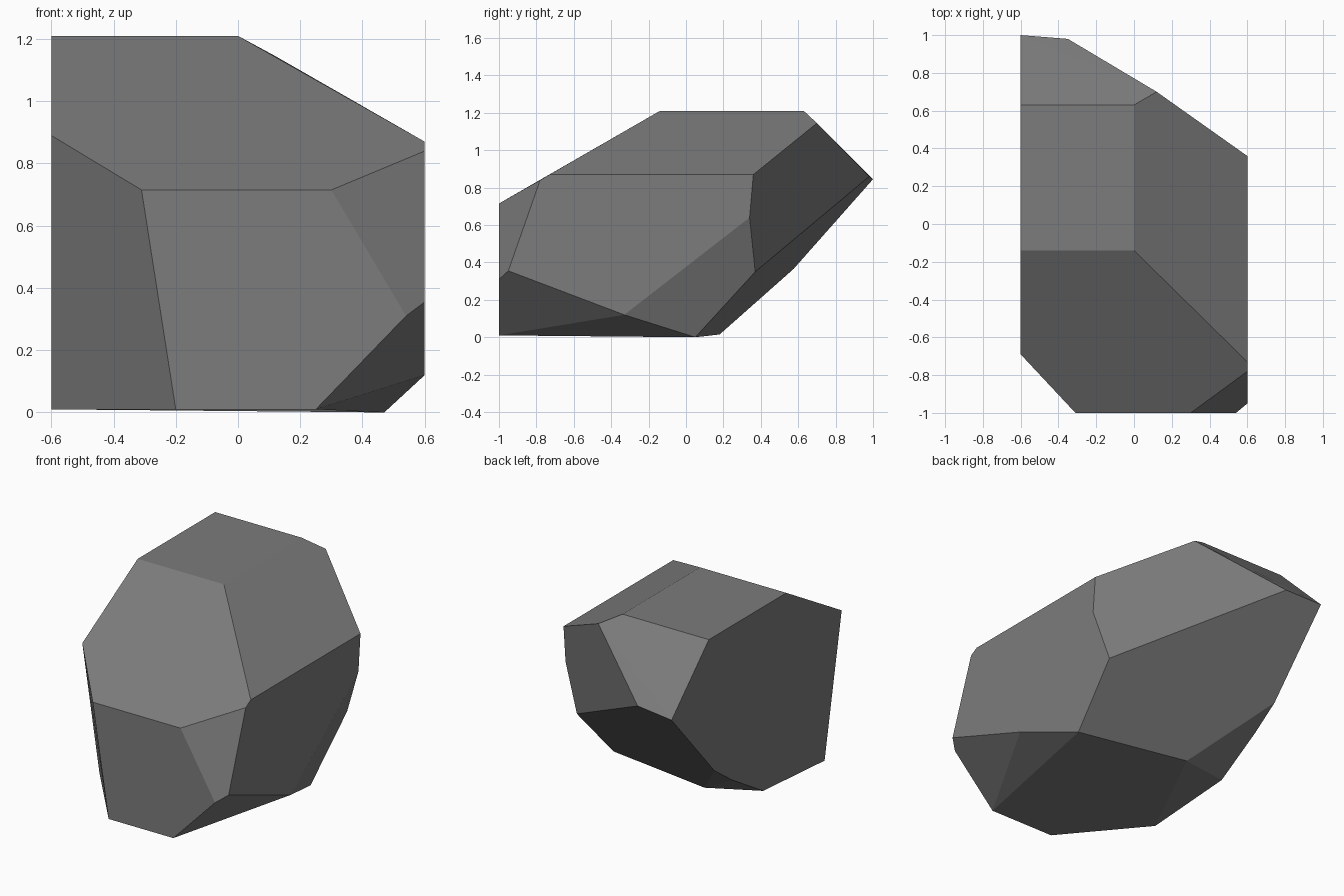
import bpy
import bmesh
from math import radians

# Remove the default object
default = bpy.data.objects.get("Cube")
if default:
    bpy.data.objects.remove(default, do_unlink=True)

HALF_WIDTH = 0.6
TOP = 1.21


def make_material(name, colour):
    material = bpy.data.materials.new(name)
    material.use_nodes = True
    material.diffuse_color = colour
    shader = material.node_tree.nodes["Principled BSDF"]
    shader.inputs["Base Color"].default_value = colour
    shader.inputs["Roughness"].default_value = 0.9
    return material


def hull_object(name, corners, material):
    """Wrap a convex stone around the corners and merge coplanar facets."""
    bm = bmesh.new()
    for corner in corners:
        bm.verts.new(corner)
    hull = bmesh.ops.convex_hull(bm, input=bm.verts[:])
    loose = {v for v in hull["geom_interior"] + hull["geom_unused"]
             if isinstance(v, bmesh.types.BMVert) and v.is_valid}
    bmesh.ops.delete(bm, geom=list(loose), context="VERTS")
    bmesh.ops.dissolve_limit(bm, angle_limit=radians(2.5),
                             verts=bm.verts[:], edges=bm.edges[:])
    bmesh.ops.recalc_face_normals(bm, faces=bm.faces[:])
    mesh = bpy.data.meshes.new(name)
    bm.to_mesh(mesh)
    bm.free()
    mesh.materials.append(material)
    stone = bpy.data.objects.new(name, mesh)
    bpy.context.collection.objects.link(stone)
    return stone


# Outline of the flat side at -x, as (y, z)
minus_side = [(1, .845), (.63, TOP), (-.14, TOP), (-.69, .89),
              (-.52, .01), (.09, .053), (.4, .24), (.575, .365)]

# Outline of the flat side at +x, as (y, z)
plus_side = [(.36, .87), (-.73, .87), (-.78, .84),
             (-.95, .355), (-.33, .12), (.34, .64)]

# Outline of the flat front, as (x, z)
front_face = [(-.31, .715), (.3, .715), (.54, .31), (.25, .01), (-.2, .01)]

# Ridge corners on the top, the back and the underside
ridge_corners = [(0, -.14, TOP), (0, .63, TOP), (.12, .7, 1.145),
                 (-.35, .98, .86), (.5, .37, .35), (.47, .05, 0),
                 (-.255, .18, .015)]

corners = [(-HALF_WIDTH, y, z) for y, z in minus_side]
corners += [(HALF_WIDTH, y, z) for y, z in plus_side]
corners += [(x, -1, z) for x, z in front_face]
corners += ridge_corners

# Faceted boulder
stone_grey = make_material("stone_grey", (0.2, 0.2, 0.2, 1))
hull_object("boulder", corners, stone_grey)
